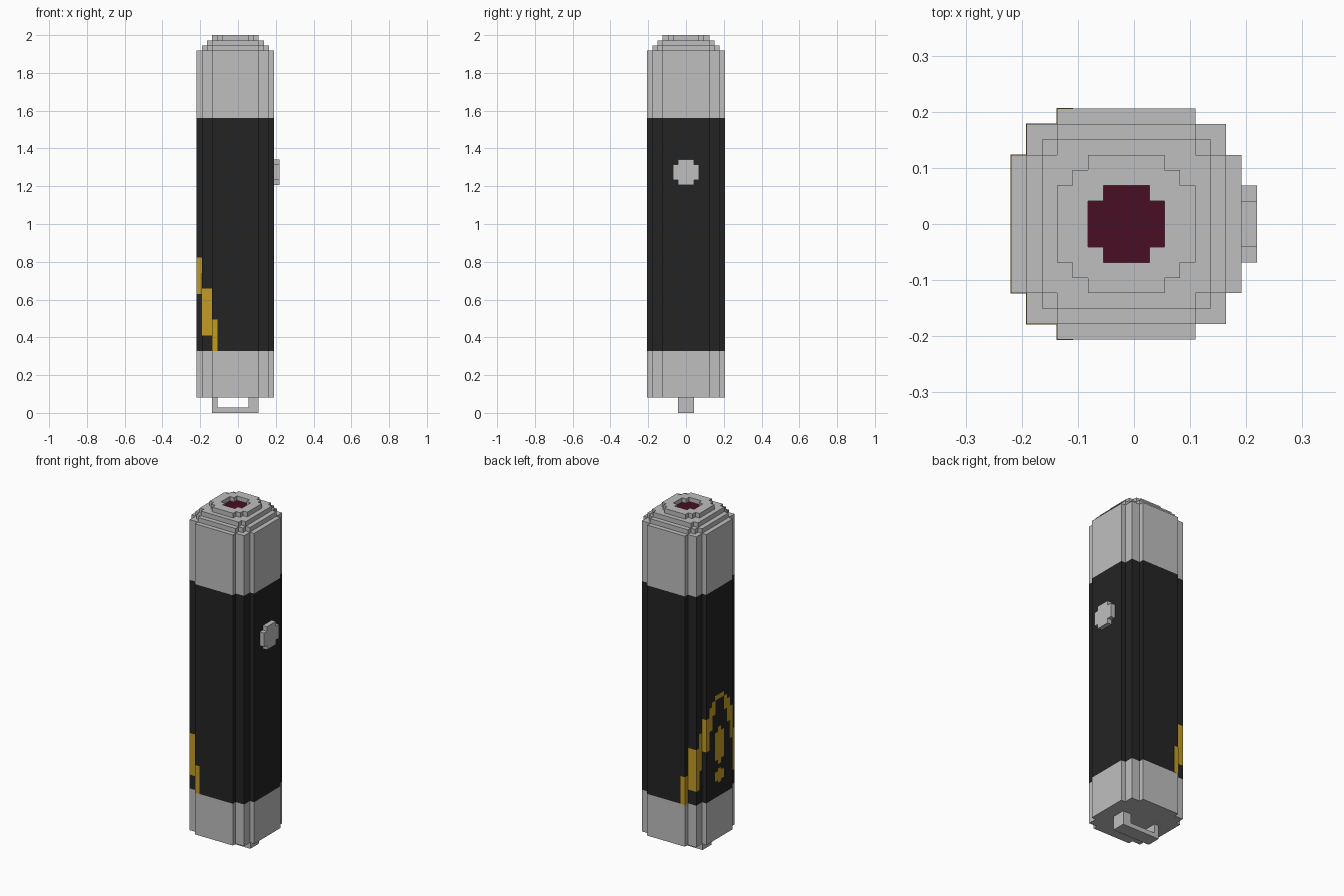
import bpy, bmesh
from mathutils import Vector

cube = bpy.data.objects.get("Cube")
if cube:
    bpy.data.objects.remove(cube, do_unlink=True)

V = 2 / 73          # block unit
CX = -0.5           # body axis in block units


def material(name, rgb):
    lin = [(c / 255 / 12.92) if c < 11 else ((c / 255 + 0.055) / 1.055) ** 2.4 for c in rgb]
    m = bpy.data.materials.new(name)
    m.use_nodes = True
    m.diffuse_color = (*lin, 1)
    bsdf = next(n for n in m.node_tree.nodes if n.type == 'BSDF_PRINCIPLED')
    bsdf.inputs["Base Color"].default_value = (*lin, 1)
    return m


GREY = material("light grey", (191, 191, 191))
BLACK = material("soft black", (36, 36, 36))
YELLOW = material("warning yellow", (196, 156, 36))
RED = material("dark red", (73, 13, 37))


def finish(name, bm, mat):
    bmesh.ops.recalc_face_normals(bm, faces=bm.faces)
    me = bpy.data.meshes.new(name)
    bm.to_mesh(me)
    bm.free()
    me.materials.append(mat)
    ob = bpy.data.objects.new(name, me)
    bpy.context.collection.objects.link(ob)
    return ob


def mirrored(q):
    """Closed outline from the stepped corner of one quadrant."""
    r = q[::-1]
    return (q + [(-x, y) for x, y in r] + [(-x, -y) for x, y in q] + [(x, -y) for x, y in r])


def prism(name, outline, lo, hi, mat, axis='z', hole=None):
    """Extrude an outline (block units) along an axis, with an optional hole."""
    place = {'z': lambda a, b, c: (a + CX, b, c),
             'x': lambda a, b, c: (c, a, b),
             'y': lambda a, b, c: (a, c, b)}[axis]
    bm = bmesh.new()
    edges = []
    for loop in [outline] + ([hole] if hole else []):
        vs = [bm.verts.new(Vector(place(a, b, lo)) * V) for a, b in loop]
        if hole:
            edges += [bm.edges.new((vs[i - 1], vs[i])) for i in range(len(vs))]
        else:
            bm.faces.new(vs)
    if hole:
        bmesh.ops.triangle_fill(bm, use_beauty=True, edges=edges)
    ext = bmesh.ops.extrude_face_region(bm, geom=bm.faces[:])
    move = (Vector(place(0, 0, hi)) - Vector(place(0, 0, lo))) * V
    bmesh.ops.translate(bm, vec=move, verts=[g for g in ext['geom'] if isinstance(g, bmesh.types.BMVert)])
    return finish(name, bm, mat)


def boxes(name, specs, mat, grow=0.03):
    """Several slightly proud boxes (x0, x1, y0, y1, z0, z1) in one object."""
    bm = bmesh.new()
    for x0, x1, y0, y1, z0, z1 in specs:
        vs = bmesh.ops.create_cube(bm, size=1)['verts']
        for v in vs:
            v.co = Vector((
                (x0 - grow if v.co.x < 0 else x1 + grow),
                (y0 - grow if v.co.y < 0 else y1 + grow),
                (z0 if v.co.z < 0 else z1))) * V
    return finish(name, bm, mat)


# Main body: three stacked sections with the same stepped outline
body = mirrored([(7.5, 4.5), (6.5, 4.5), (6.5, 6.5), (4.5, 6.5), (4.5, 7.5)])
prism("bottom_cap", body, 3, 12, GREY)
prism("grip", body, 12, 57, BLACK)
prism("top_cap", body, 57, 70, GREY)

# Stepped head, its rim and the sunken dark lens
opening = mirrored([(2.5, 1.5), (1.5, 1.5), (1.5, 2.5)])
prism("head_step_lower", mirrored([(6.5, 4.5), (5.5, 4.5), (5.5, 5.5), (4.5, 5.5), (4.5, 6.5)]), 70, 71, GREY)
prism("head_step_upper", mirrored([(5.5, 4.5), (4.5, 4.5), (4.5, 5.5)]), 71, 72, GREY)
prism("head_rim", mirrored([(4.5, 2.5), (3.5, 2.5), (3.5, 3.5), (2.5, 3.5), (2.5, 4.5)]),
      72, 73, GREY, hole=opening)
prism("lens", opening, 71.95, 72.06, RED)

# Side button
button = [(y, z + 46.5) for y, z in opening]
prism("side_button", button, 7, 8, GREY, axis='x')

# Strap loop under the base
loop = [(-5, 0), (4, 0), (4, 3), (2, 3), (2, 1), (-4, 1), (-4, 3), (-5, 3)]
prism("strap_loop", loop, -1.5, 1.5, GREY, axis='y')

# Warning triangle wrapped around the -x side: (column, x0, x1, z0, z1)
columns = [(1, -8, -7, 33, 34), (2, -8, -7, 30, 33), (3, -8, -7, 27, 32), (4, -8, -7, 23, 30),
           (5, -7, -6, 19, 27), (6, -7, -5, 15, 24), (7, -5, -4, 12, 18)]
tri = [(-8, -7, -0.5, 0.5, 33, 34)]
for c, x0, x1, z0, z1 in columns:
    for s in (-1, 1):
        tri.append((x0, x1, s * c - 0.5, s * c + 0.5, z0, z1))
boxes("warning_triangle", tri, YELLOW)

# Exclamation mark: bar and dot with trimmed corners
boxes("exclamation_bar", [(-8, -7.8, -1.5, 1.5, 20, 26), (-8, -7.8, -0.5, 0.5, 19, 27)], YELLOW)
boxes("exclamation_dot", [(-8, -7.8, -1.5, 1.5, 15.5, 17.5), (-8, -7.8, -0.5, 0.5, 15, 18)], YELLOW)
